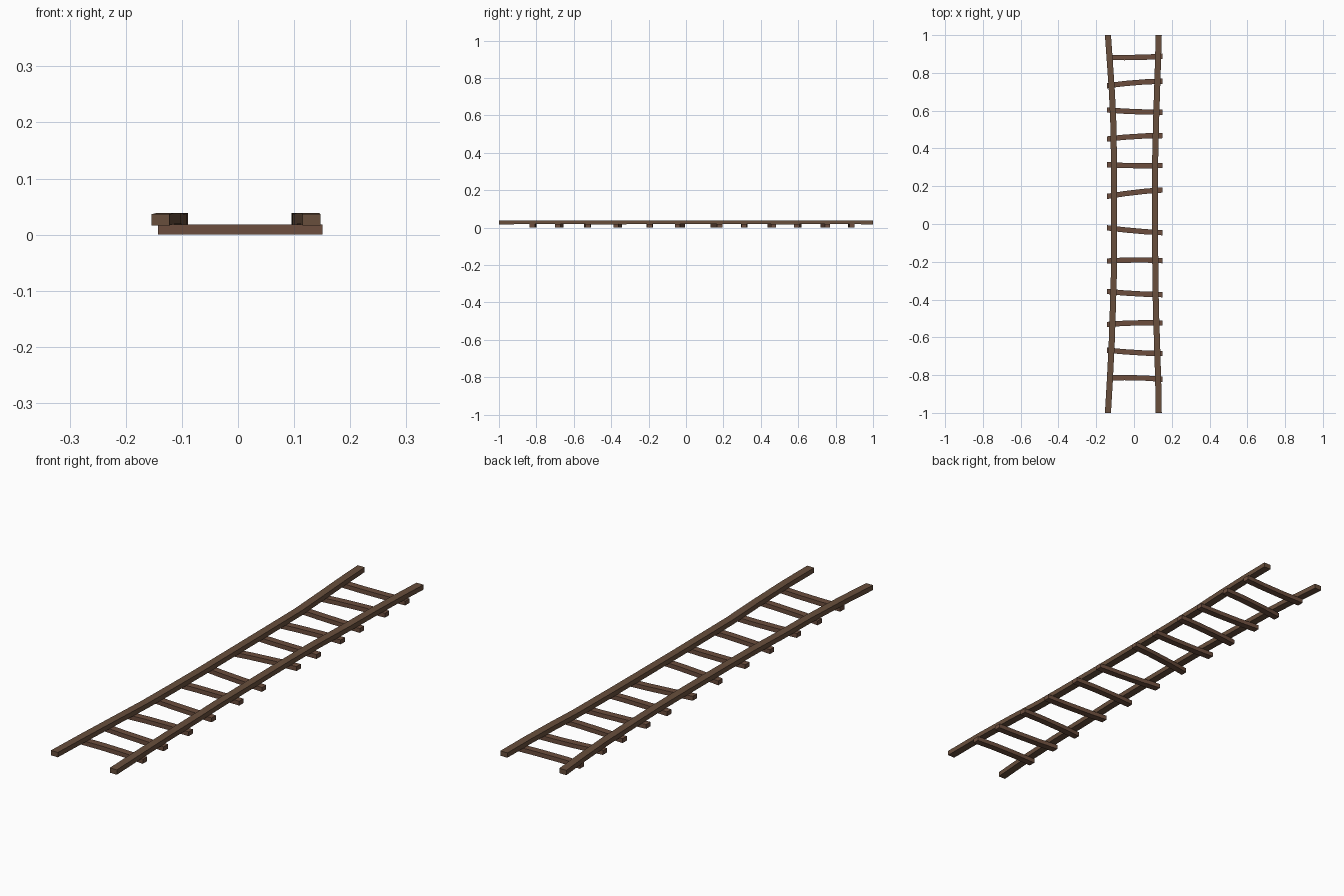
import bpy, bmesh
from mathutils import Vector

if "Cube" in bpy.data.objects:
    bpy.data.objects.remove(bpy.data.objects["Cube"])


def material(name, rgb):
    m = bpy.data.materials.new(name)
    m.diffuse_color = (*rgb, 1)
    m.use_nodes = True
    m.node_tree.nodes["Principled BSDF"].inputs["Base Color"].default_value = m.diffuse_color
    return m


rail_wood = material("rail brown", (0.140, 0.078, 0.046))
rung_wood = material("rung brown", (0.150, 0.076, 0.048))


def beam(name, path, side, width, height, mat):
    """Rectangular beam through the path; every section is widened along side."""
    bm = bmesh.new()
    rings = []
    for p in path:
        c = Vector(p)
        s = Vector(side) * width / 2
        u = Vector((0, 0, height / 2))
        rings.append([bm.verts.new(c + d) for d in (-s - u, s - u, s + u, -s + u)])
    for a, b in zip(rings, rings[1:]):
        for i in range(4):
            j = (i + 1) % 4
            bm.faces.new((a[i], a[j], b[j], b[i]))
    bm.faces.new(rings[0][::-1])
    bm.faces.new(rings[-1])
    bmesh.ops.recalc_face_normals(bm, faces=bm.faces)
    mesh = bpy.data.meshes.new(name)
    bm.to_mesh(mesh)
    bm.free()
    mesh.materials.append(mat)
    ob = bpy.data.objects.new(name, mesh)
    bpy.context.collection.objects.link(ob)
    return ob


# Side rails, gently bowed inwards at the middle: (y, x left, x right, z)
stations = [(-1, -0.138, 0.131, 0.0265), (-0.83, -0.128, 0.128, 0.029),
            (-0.63, -0.118, 0.122, 0.029), (-0.45, -0.112, 0.116, 0.0265),
            (-0.28, -0.107, 0.113, 0.028), (-0.10, -0.105, 0.112, 0.028),
            (0.16, -0.105, 0.111, 0.029), (0.34, -0.106, 0.112, 0.029),
            (0.55, -0.110, 0.117, 0.027), (0.70, -0.117, 0.122, 0.029),
            (0.86, -0.128, 0.127, 0.029), (1, -0.138, 0.131, 0.0265)]
beam("left_rail", [(l, y, z) for y, l, r, z in stations], (1, 0, 0), 0.032, 0.020, rail_wood)
beam("right_rail", [(r, y, z) for y, l, r, z in stations], (1, 0, 0), 0.032, 0.020, rail_wood)

# Uneven rungs lashed under the rails: y at the left and right ends
rungs = [(0.882, 0.888), (0.732, 0.756), (0.604, 0.592), (0.450, 0.468),
         (0.314, 0.310), (0.146, 0.180), (-0.020, -0.046), (-0.196, -0.194),
         (-0.357, -0.374), (-0.532, -0.524), (-0.668, -0.686), (-0.815, -0.822)]
for n, (y0, y1) in enumerate(rungs):
    bend = 0.004 if n % 2 else -0.003
    path = [(-0.143, y0, 0.009), (-0.05, y0 + (y1 - y0) * 0.31 + bend, 0.009),
            (0.06, y0 + (y1 - y0) * 0.69 + bend, 0.009), (0.151, y1, 0.009)]
    beam(f"rung_{n + 1}", path, (0, 1, 0), 0.028, 0.018, rung_wood)
